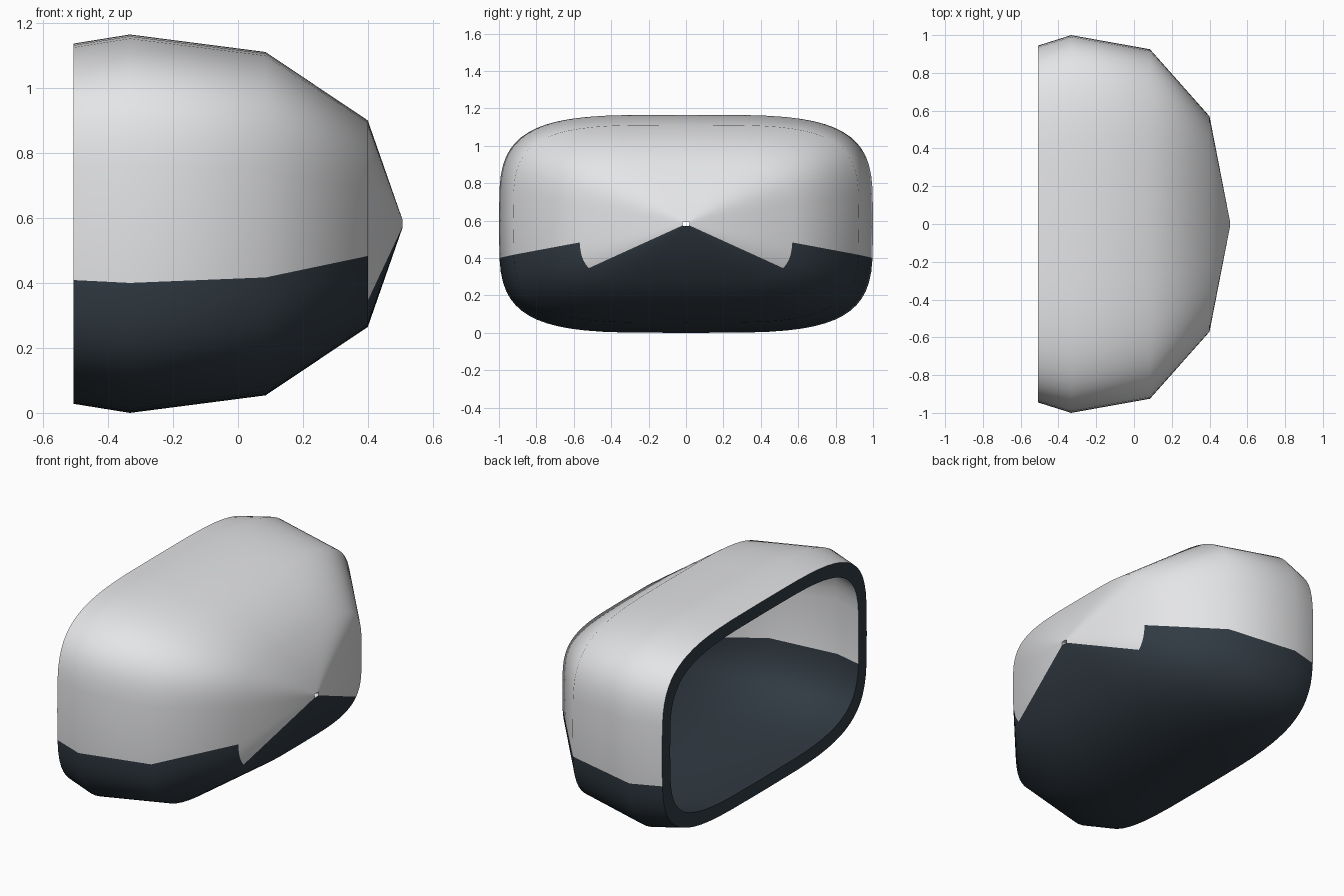
import bpy, bmesh
from math import sin, cos, pi, radians, copysign

if "Cube" in bpy.data.objects:
    bpy.data.objects.remove(bpy.data.objects["Cube"])

SEGMENTS = 64
MID_Z = 0.583
WALL = 0.075


def material(name, colour):
    mat = bpy.data.materials.new(name)
    mat.use_nodes = True
    mat.diffuse_color = colour
    bsdf = mat.node_tree.nodes["Principled BSDF"]
    bsdf.inputs["Base Color"].default_value = colour
    bsdf.inputs["Roughness"].default_value = 0.5
    return mat


def rounded(t):
    # square root of a sine or cosine gives a rounded-rectangle outline
    return copysign(abs(t) ** 0.5, t)


def ring(bm, x, half_y, half_z):
    verts = []
    for j in range(SEGMENTS):
        a = 2 * pi * j / SEGMENTS
        verts.append(bm.verts.new((x, half_y * rounded(cos(a)),
                                   MID_Z + half_z * rounded(sin(a)))))
    return verts


# Outer profile from the nose to the open end: x, half width, half height
outer = [(0.507, 0.02, 0.012), (0.4, 0.57, 0.318), (0.085, 0.925, 0.529),
         (-0.333, 1.0, 0.583), (-0.507, 0.945, 0.555)]

# Inner profile runs back from the open end to the pinhole in the nose
inner = [(-0.507, 0.945 - WALL, 0.555 - WALL),
         (-0.333, 1.0 - WALL, 0.583 - WALL),
         (0.06, 0.925 - WALL, 0.529 - WALL),
         (0.34, 0.57 - WALL, 0.318 - WALL),
         (0.43, 0.02, 0.012)]

bm = bmesh.new()
rings = [ring(bm, *p) for p in outer + inner]
count = len(rings)
rim = len(outer) - 1
caps = (0, count - 2)
tunnel = count - 1

# Skin the rings; the dark lower part starts further down on the nose cap
for i in range(count):
    a, b = rings[i], rings[(i + 1) % count]
    margin = 6 if i in caps else 1
    for j in range(SEGMENTS):
        k = (j + 1) % SEGMENTS
        face = bm.faces.new((a[j], a[k], b[k], b[j]))
        lower = SEGMENTS // 2 + margin <= j < SEGMENTS - margin
        face.material_index = int(i == rim or (lower and i != tunnel))

bmesh.ops.recalc_face_normals(bm, faces=bm.faces)
mesh = bpy.data.meshes.new("shell")
bm.to_mesh(mesh)
bm.free()
mesh.materials.append(material("light grey", (0.78, 0.785, 0.8, 1)))
mesh.materials.append(material("dark slate", (0.03, 0.042, 0.055, 1)))

shell = bpy.data.objects.new("shell", mesh)
bpy.context.collection.objects.link(shell)
bpy.context.view_layer.objects.active = shell
shell.select_set(True)
bpy.ops.object.shade_smooth_by_angle(angle=radians(60))
